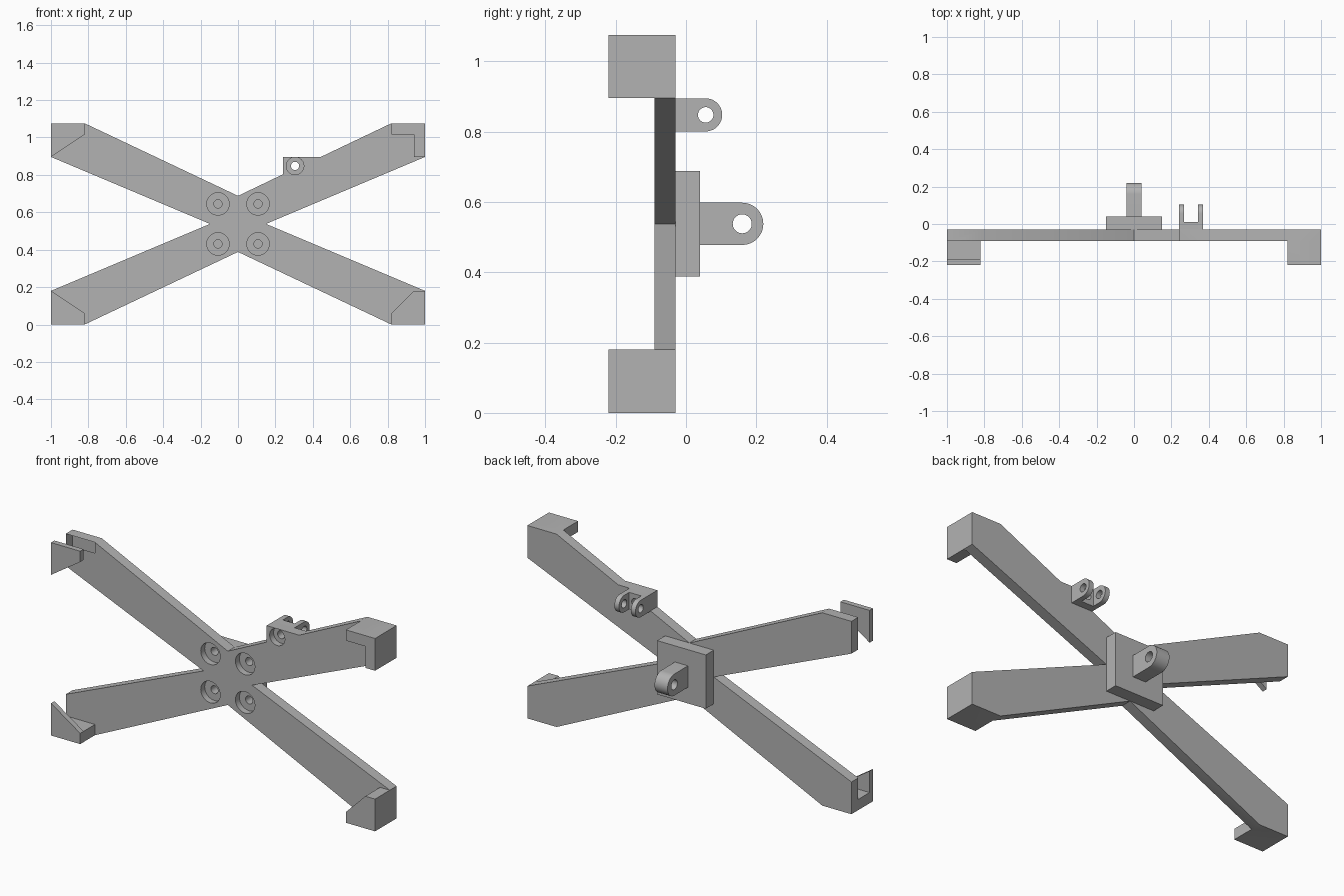
import bpy, bmesh, math
from mathutils import Vector

old = bpy.data.objects.get("Cube")
if old:
    bpy.data.objects.remove(old, do_unlink=True)

grey = bpy.data.materials.new("plain grey")
grey.use_nodes = True
COLOUR = (0.45, 0.45, 0.45, 1)
grey.diffuse_color = COLOUR
grey.node_tree.nodes["Principled BSDF"].inputs["Base Color"].default_value = COLOUR


def prism(name, points, lo, hi, axis="y"):
    """Extrude an (x, z) profile along y, or a (y, z) profile along x."""
    bm = bmesh.new()
    place = (lambda a, b: (a, lo, b)) if axis == "y" else (lambda a, b: (lo, a, b))
    face = bm.faces.new([bm.verts.new(place(a, b)) for a, b in points])
    grown = bmesh.ops.extrude_face_region(bm, geom=[face])["geom"]
    shift = Vector((0, hi - lo, 0) if axis == "y" else (hi - lo, 0, 0))
    bmesh.ops.translate(bm, vec=shift, verts=[g for g in grown if isinstance(g, bmesh.types.BMVert)])
    bmesh.ops.recalc_face_normals(bm, faces=bm.faces)
    mesh = bpy.data.meshes.new(name)
    bm.to_mesh(mesh)
    bm.free()
    mesh.materials.append(grey)
    obj = bpy.data.objects.new(name, mesh)
    bpy.context.collection.objects.link(obj)
    return obj


def arc(a, b, r, start=0, sweep=360, steps=40):
    count = steps if sweep == 360 else steps + 1
    turns = [math.radians(start + sweep * i / steps) for i in range(count)]
    return [(a + r * math.cos(t), b + r * math.sin(t)) for t in turns]


def rect(a0, a1, b0, b1):
    return [(a0, b0), (a1, b0), (a1, b1), (a0, b1)]


def combine(obj, others, operation):
    """Apply booleans one by one and remove the helper objects."""
    for other in others:
        other.hide_render = True
        mod = obj.modifiers.new("join", "BOOLEAN")
        mod.operation, mod.solver, mod.object = operation, "EXACT", other
        bpy.context.view_layer.update()
        done = obj.evaluated_get(bpy.context.evaluated_depsgraph_get())
        mesh = bpy.data.meshes.new_from_object(done)
        obj.modifiers.clear()
        obj.data = mesh
        bpy.data.objects.remove(other, do_unlink=True)


def finish(obj):
    """Merge coplanar faces and smooth the round walls."""
    bm = bmesh.new()
    bm.from_mesh(obj.data)
    bmesh.ops.remove_doubles(bm, verts=bm.verts, dist=0.0001)
    bmesh.ops.dissolve_limit(bm, angle_limit=0.01, verts=bm.verts, edges=bm.edges)
    bm.to_mesh(obj.data)
    bm.free()
    bpy.ops.object.select_all(action="DESELECT")
    obj.select_set(True)
    bpy.context.view_layer.objects.active = obj
    bpy.ops.object.shade_smooth_by_angle(angle=math.radians(30))


TOP, MID = 1.076, 0.538
BACK, FACE, FRONT = -0.03, -0.09, -0.22
WALL, LIP, ARM, END = 0.06, 0.03, 0.82, 0.18

# Cross frame, with the raised shoulder for the clevis on one arm
quarter = [(0, 0.15), (ARM, MID), (1, MID), (1, MID - END), (0.15, 0)]
outline = [(x, MID + z) for x, z in quarter]
outline[1:1] = [(0.24, 0.803), (0.24, 0.895), (0.44, 0.895)]
outline += [(x, MID - z) for x, z in quarter[-2:0:-1]]
outline += [(-x, MID - z) for x, z in quarter[:-1]]
outline += [(-x, MID + z) for x, z in quarter[:0:-1]]
frame = prism("cross_frame", outline, FACE, BACK)

# Corner grips: outer rail and front lip, plus an end wall on the closed side
grips = []
for side in (1, -1):
    for upper in (False, True):
        def put(points):
            return [(side * x, TOP - z if upper else z) for x, z in points]
        grips.append(prism("rail", put(rect(ARM, 1, 0, WALL)), FRONT, BACK))
        lip = [(ARM, 0), (1, 0), (1, END), (ARM, WALL)]
        if side == 1:
            lip.insert(3, (1 - WALL, END))
            grips.append(prism("end_wall", put(rect(1 - WALL, 1, 0, END)), FRONT, BACK))
        grips.append(prism("lip", put(lip), FRONT, FRONT + LIP))
combine(frame, grips, "UNION")

# Counterbored screw holes
screws = [(x, MID + z) for x in (-0.107, 0.107) for z in (-0.107, 0.107)]
CLEVIS = (0.305, 0.848)
cuts = []
for x, z in screws + [CLEVIS]:
    head = 0.047 if (x, z) == CLEVIS else 0.06
    cuts.append(prism("head_cut", arc(x, z, head), FACE - 0.02, FACE + 0.035))
    cuts.append(prism("shank_cut", arc(x, z, 0.022), FACE - 0.02, BACK + 0.02))
combine(frame, cuts, "DIFFERENCE")
finish(frame)

# Square hub plate with blind screw holes
hub = prism("hub_plate", rect(-0.15, 0.15, MID - 0.15, MID + 0.15), BACK, 0.04)
combine(hub, [prism("pilot_cut", arc(x, z, 0.022), BACK - 0.02, 0.01) for x, z in screws], "DIFFERENCE")
finish(hub)


def lug(name, x0, x1, root, centre, z, r, hole):
    """Round-ended ear with a pin hole across it."""
    profile = [(root, z - r)] + arc(centre, z, r, -90, 180, 24) + [(root, z + r)]
    ear = prism(name, profile, x0, x1, "x")
    combine(ear, [prism("pin_cut", arc(centre, z, hole), x0 - 0.02, x1 + 0.02, "x")], "DIFFERENCE")
    return ear


# Single lug on the hub
finish(lug("hub_lug", -0.04, 0.04, 0.04, 0.16, MID, 0.06, 0.027))

# Two-eared clevis on the arm
clevis = lug("clevis", 0.24, 0.268, BACK, 0.056, CLEVIS[1], 0.047, 0.022)
second = lug("ear", 0.342, 0.37, BACK, 0.056, CLEVIS[1], 0.047, 0.022)
base = prism("base", rect(0.26, 0.35, 0.801, 0.895), BACK, 0.012)
combine(clevis, [second, base], "UNION")
combine(clevis, [prism("bolt_cut", arc(*CLEVIS, 0.022), BACK - 0.02, 0.03)], "DIFFERENCE")
finish(clevis)
